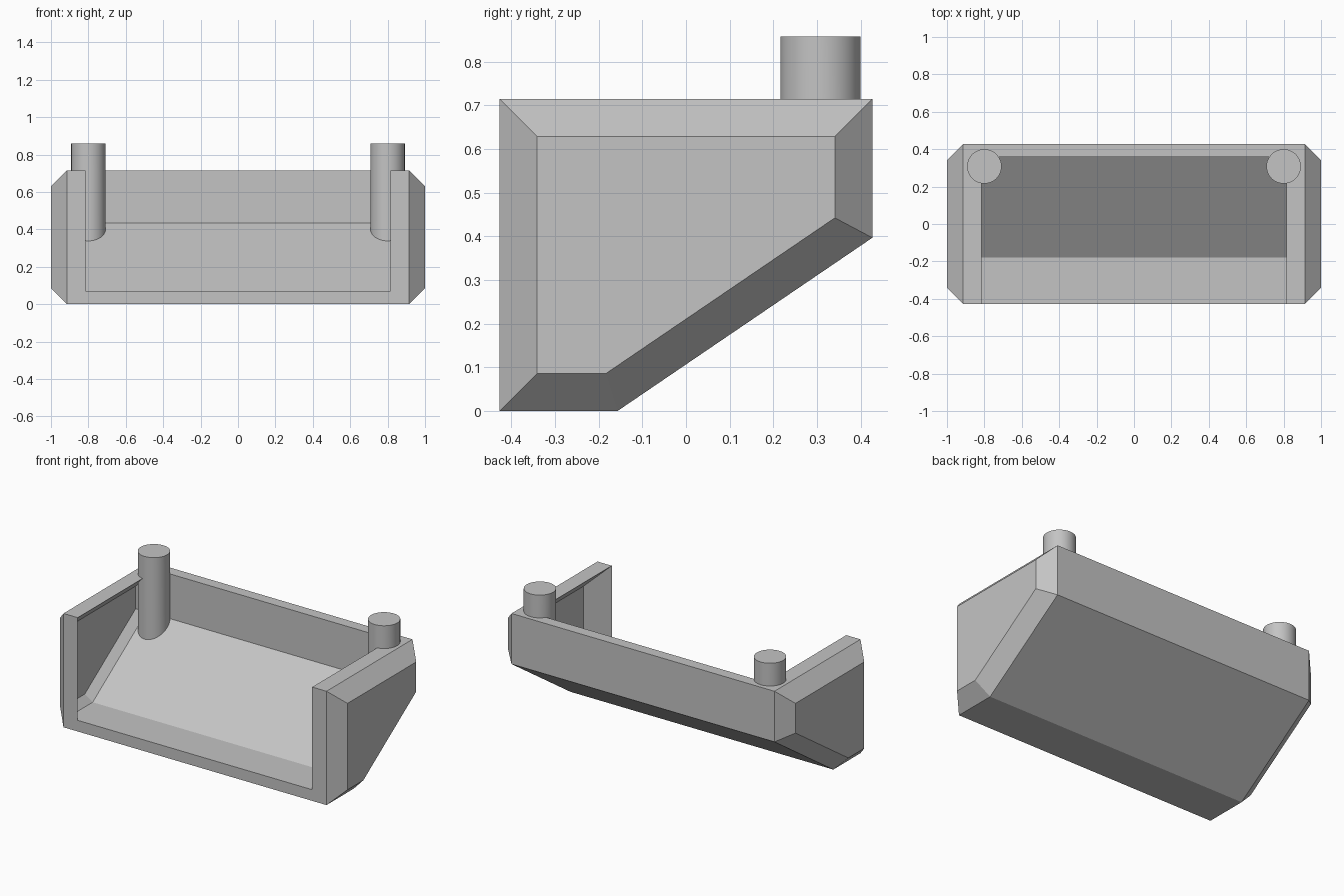
import bpy
import bmesh
from mathutils import Vector

cube = bpy.data.objects.get("Cube")
if cube:
    bpy.data.objects.remove(cube, do_unlink=True)

HALF_Y, TOP = 0.427, 0.715      # depth and height of the tray
CHAMFER, WALL = 0.086, 0.07
SLOPE_START = Vector((0, -0.157, 0))
SLOPE_END = Vector((0, HALF_Y, 0.397))
run = SLOPE_END - SLOPE_START
SLOPE_NORMAL = Vector((0, run.z, -run.y)).normalized()

grey = bpy.data.materials.new("plain grey")
grey.use_nodes = True
colour = (0.55, 0.55, 0.55, 1)
grey.diffuse_color = colour
grey.node_tree.nodes["Principled BSDF"].inputs["Base Color"].default_value = colour


def slice_off(bm, point, normal):
    """Cut away everything beyond a plane and close the cut."""
    geom = bm.verts[:] + bm.edges[:] + bm.faces[:]
    cut = bmesh.ops.bisect_plane(bm, geom=geom, plane_co=point, plane_no=normal,
                                 dist=1e-5, clear_outer=True)
    edges = [e for e in cut["geom_cut"] if isinstance(e, bmesh.types.BMEdge)]
    if edges:
        bmesh.ops.contextual_create(bm, geom=edges)


def make_object(name, bm):
    bmesh.ops.recalc_face_normals(bm, faces=bm.faces[:])
    mesh = bpy.data.meshes.new(name)
    bm.to_mesh(mesh)
    bm.free()
    mesh.materials.append(grey)
    obj = bpy.data.objects.new(name, mesh)
    bpy.context.collection.objects.link(obj)
    return obj


def wedge(name, inset, overshoot):
    """Chamfered wedge, inset by a wall thickness but open at front and top."""
    low = Vector((inset - 1, -HALF_Y - overshoot, inset))
    high = Vector((1 - inset, HALF_Y - inset, TOP + overshoot))
    bm = bmesh.new()
    bmesh.ops.create_cube(bm, size=1)
    for v in bm.verts:
        v.co = Vector([low[i] if v.co[i] < 0 else high[i] for i in range(3)])
    slice_off(bm, SLOPE_START - SLOPE_NORMAL * inset, SLOPE_NORMAL)
    # Chamfers around both ends follow every edge of the side profile
    rim = [(Vector((0, 0, 0)), Vector((0, 0, -1))),
           (SLOPE_START, SLOPE_NORMAL),
           (Vector((0, HALF_Y, 0)), Vector((0, 1, 0))),
           (Vector((0, 0, TOP)), Vector((0, 0, 1))),
           (Vector((0, -HALF_Y, 0)), Vector((0, -1, 0)))]
    for side in (-1, 1):
        for point, normal in rim:
            n = (normal + Vector((side, 0, 0))).normalized()
            corner = point + Vector((side * (1 - CHAMFER), 0, 0))
            slice_off(bm, corner - n * inset, n)
    return make_object(name, bm)


# Tray shell: outer wedge with the hollow cut out
tray = wedge("tray_shell", 0, 0)
hollow = wedge("hollow_cutter", WALL, 0.02)
hollow.hide_render = True
cut = tray.modifiers.new("hollow", "BOOLEAN")
cut.operation = "DIFFERENCE"
cut.solver = "EXACT"
cut.object = hollow
bpy.context.view_layer.objects.active = tray
tray.select_set(True)
bpy.ops.object.modifier_apply(modifier=cut.name)
bpy.data.objects.remove(hollow, do_unlink=True)

# Round posts standing on the sloped floor in the back corners
for name, side in (("left_post", 1), ("right_post", -1)):
    bm = bmesh.new()
    bmesh.ops.create_cone(bm, cap_ends=True, segments=48, radius1=0.092,
                          radius2=0.092, depth=0.858)
    bmesh.ops.translate(bm, verts=bm.verts[:], vec=(side * 0.8, 0.308, 0.429))
    slice_off(bm, SLOPE_START - SLOPE_NORMAL * WALL / 2, SLOPE_NORMAL)
    post = make_object(name, bm)
    bpy.ops.object.select_all(action="DESELECT")
    post.select_set(True)
    bpy.context.view_layer.objects.active = post
    bpy.ops.object.shade_smooth_by_angle()
